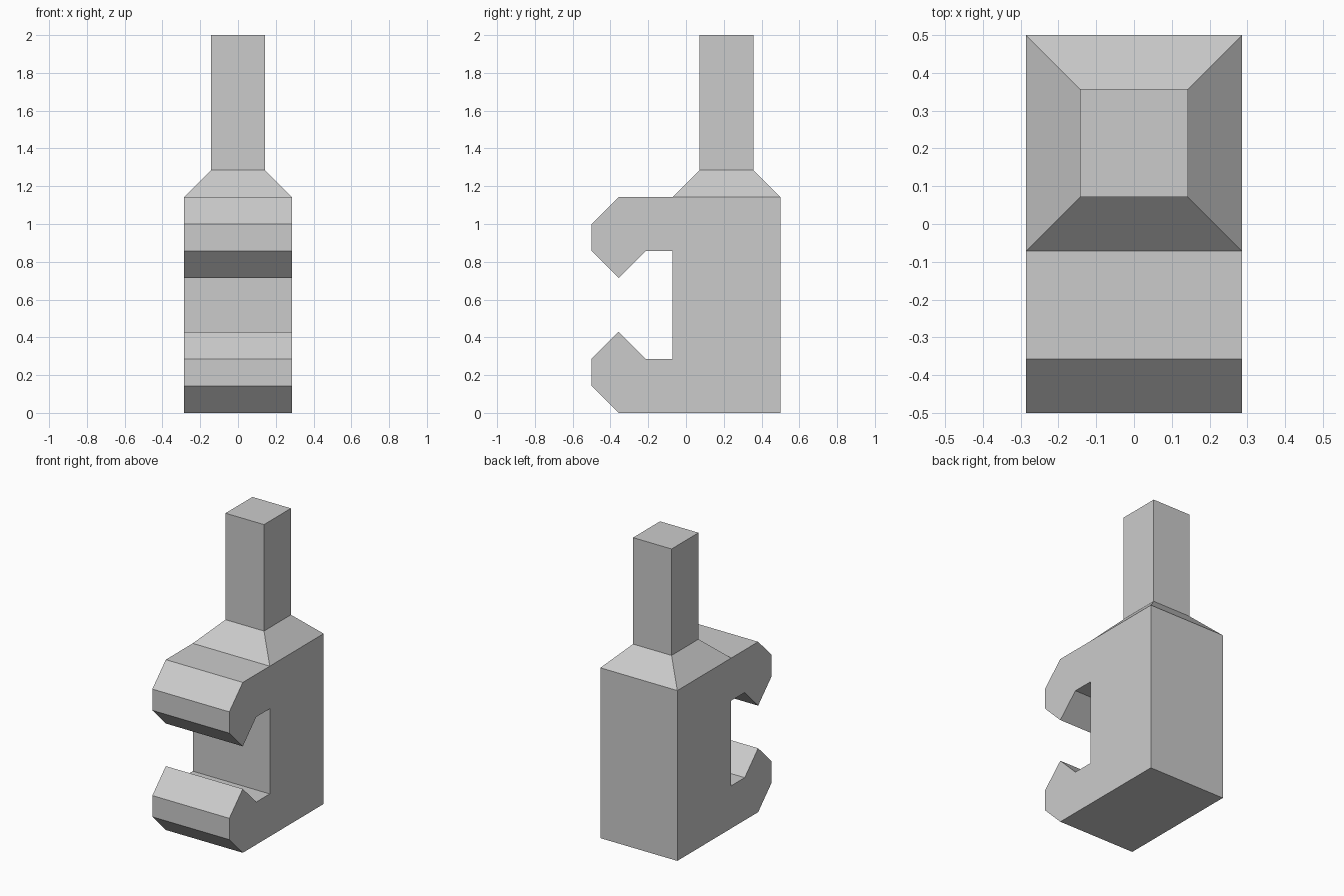
import bpy, bmesh
from mathutils import Vector

if "Cube" in bpy.data.objects:
    bpy.data.objects.remove(bpy.data.objects["Cube"])

U = 1 / 7          # the model sits on a grid of sevenths
HALF_WIDTH = 2 * U


def raise_face(bm, face, height, scale=1.0):
    """Extrude a face straight up, scaling its far end about its centre."""
    center = face.calc_center_median()
    new = bmesh.ops.extrude_face_region(bm, geom=[face])["geom"]
    bmesh.ops.delete(bm, geom=[face], context="FACES_ONLY")
    top = next(g for g in new if isinstance(g, bmesh.types.BMFace))
    for v in top.verts:
        v.co = center + (v.co - center) * scale + Vector((0, 0, height))
    return top


# Side outline (y, z): lower jaw, mirrored about z = 4 for the upper jaw
lower = [(3.5, 0), (-2.5, 0), (-3.5, 1), (-3.5, 2), (-2.5, 3), (-1.5, 2), (-0.5, 2)]
upper = [(y, 8 - z) for y, z in reversed(lower)]
# Extra point where the sloped shoulder starts on the top
outline = lower + upper[:-1] + [(-0.5, 8), upper[-1]]

bm = bmesh.new()

# Hooked body: outline extruded across the width
side = bm.faces.new([bm.verts.new((-HALF_WIDTH, y * U, z * U)) for y, z in outline])
new = bmesh.ops.extrude_face_region(bm, geom=[side])["geom"]
bmesh.ops.translate(bm, vec=(2 * HALF_WIDTH, 0, 0),
                    verts=[g for g in new if isinstance(g, bmesh.types.BMVert)])
if side.is_valid and not any(len(e.link_faces) < 2 for e in bm.edges):
    pass
else:
    bm.faces.new([v for v in side.verts])
bmesh.ops.recalc_face_normals(bm, faces=bm.faces)

# Sloped shoulder and square post grown from the rear top face
shoulder = next(f for f in bm.faces
                if len(f.verts) == 4 and all(abs(v.co.z - 8 * U) < 1e-4 and v.co.y > -0.6 * U
                                             for v in f.verts))
post = raise_face(bm, shoulder, U, 0.5)
raise_face(bm, post, 5 * U)
bmesh.ops.recalc_face_normals(bm, faces=bm.faces)

mesh = bpy.data.meshes.new("hooked_body_with_post")
bm.to_mesh(mesh)
bm.free()
obj = bpy.data.objects.new("hooked_body_with_post", mesh)
bpy.context.collection.objects.link(obj)
